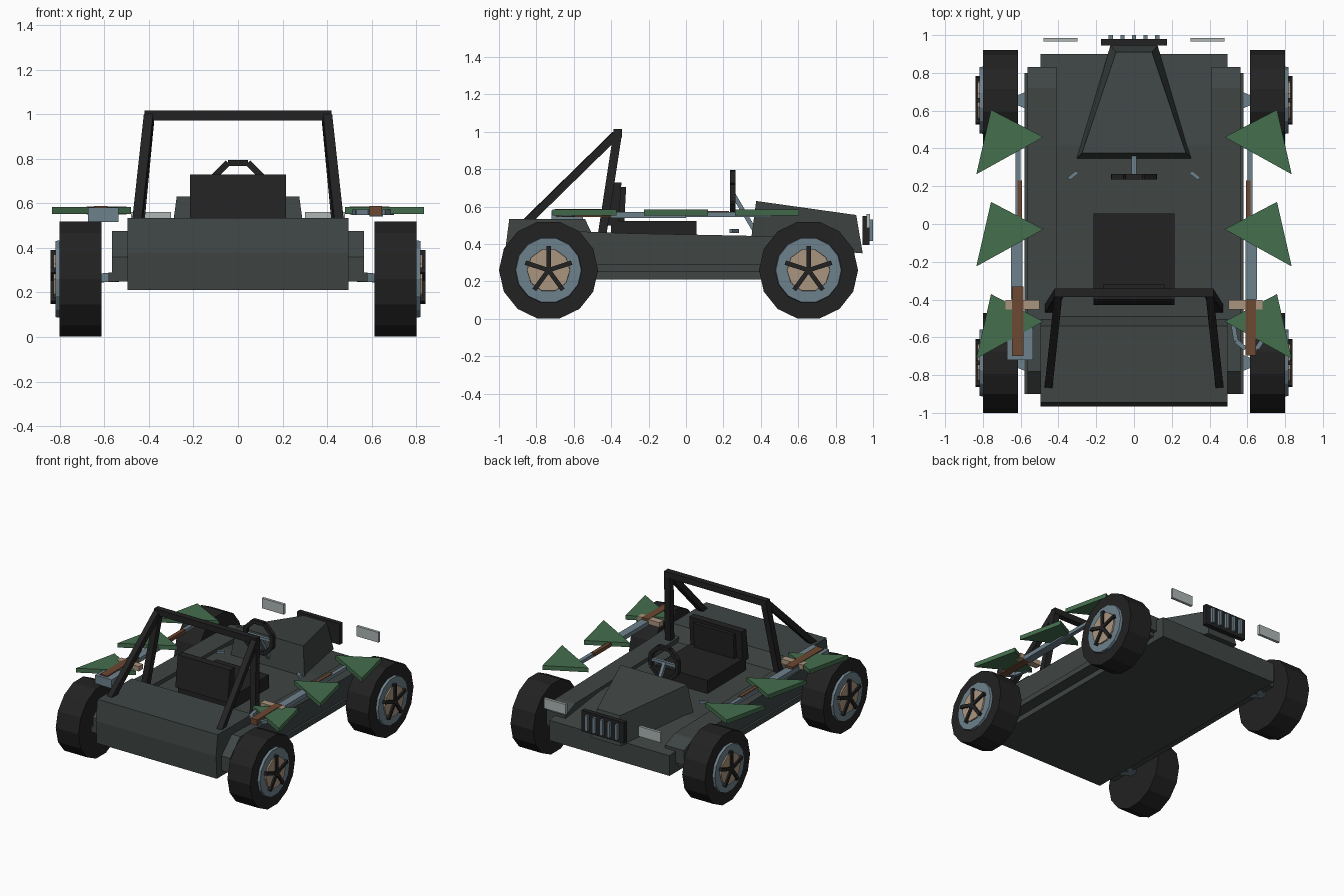
import bpy, bmesh, math
from mathutils import Vector, Matrix

if "Cube" in bpy.data.objects:
    bpy.data.objects.remove(bpy.data.objects["Cube"])


def mat(name, rgb):
    m = bpy.data.materials.new(name)
    m.diffuse_color = (*rgb, 1)
    m.use_nodes = True
    m.node_tree.nodes["Principled BSDF"].inputs["Base Color"].default_value = m.diffuse_color
    return m


BODY = mat("slate body", (.050, .061, .059))
BLACK = mat("black rubber", (.016, .016, .016))
STEEL = mat("blue steel", (.155, .22, .265))
TAN = mat("tan", (.41, .30, .21))
BROWN = mat("brown wood", (.15, .065, .032))
GREEN = mat("green", (.058, .156, .075))
LIGHT = mat("lamp", (.42, .47, .46))


def finish(name, bm, m):
    bmesh.ops.recalc_face_normals(bm, faces=bm.faces)
    me = bpy.data.meshes.new(name)
    bm.to_mesh(me)
    bm.free()
    me.materials.append(m)
    ob = bpy.data.objects.new(name, me)
    bpy.context.collection.objects.link(ob)
    return ob


def loft(name, a, b, m):
    """Solid between two matching loops of points."""
    bm = bmesh.new()
    va = [bm.verts.new(p) for p in a]
    vb = [bm.verts.new(p) for p in b]
    bm.faces.new(va)
    bm.faces.new(vb)
    n = len(a)
    for i in range(n):
        j = (i + 1) % n
        bm.faces.new((va[i], va[j], vb[j], vb[i]))
    return finish(name, bm, m)


def side_prism(name, yz, x0, x1, m):
    return loft(name, [(x0, y, z) for y, z in yz], [(x1, y, z) for y, z in yz], m)


def top_prism(name, xy, z0, z1, m):
    return loft(name, [(x, y, z0) for x, y in xy], [(x, y, z1) for x, y in xy], m)


def box(name, x0, x1, y0, y1, z0, z1, m):
    return top_prism(name, [(x0, y0), (x1, y0), (x1, y1), (x0, y1)], z0, z1, m)


def beam(name, a, b, w, m):
    """Square bar from a to b."""
    a, b = Vector(a), Vector(b)
    d = (b - a).normalized()
    u = d.cross(Vector((0, 0, 1)) if abs(d.z) < .95 else Vector((1, 0, 0))).normalized() * w / 2
    v = d.cross(u)
    ring = [u + v, v - u, -u - v, u - v]
    return loft(name, [a + r for r in ring], [b + r for r in ring], m)


def disc(name, s, y, z, x0, x1, r0, r1, n, m):
    """Flat-topped n-sided disc along x."""
    ang = [2 * math.pi * (i + .5) / n for i in range(n)]
    return loft(name, [(s * x0, y + r0 * math.sin(t), z + r0 * math.cos(t)) for t in ang],
                [(s * x1, y + r1 * math.sin(t), z + r1 * math.cos(t)) for t in ang], m)


# Main hull and rear deck
side_prism("hull", [(-.955, .21), (-.965, .38), (-.945, .533), (-.54, .533), (-.49, .43),
                    (.42, .42), (.90, .36), (.90, .21)], -.495, .495, BODY)

# Hood, narrowing to the nose
loft("hood", [(-.306, .345, .40), (.306, .345, .40), (.125, .945, .35), (-.125, .945, .35)],
     [(-.275, .375, .63), (.275, .375, .63), (.095, .91, .555), (-.095, .91, .555)], BODY)

# Seat
box("seat_base", -.215, .215, -.40, .055, .41, .523, BLACK)
side_prism("seat_back", [(-.36, .50), (-.43, .50), (-.40, .73), (-.345, .73)], -.215, .215, BLACK)
side_prism("seat_back_pad", [(-.33, .52), (-.37, .52), (-.36, .705), (-.32, .705)], -.165, .165, BLACK)

# Roll bar
beam("roll_bar_top", (-.42, -.365, .993), (.42, -.365, .993), .045, BLACK)

# Steering wheel: octagonal ring, column and crossbar
ring = [Vector((.118 * math.sin(t), .25, .672 + .118 * math.cos(t)))
        for t in [math.pi / 4 * (i + .5) for i in range(8)]]
for i in range(8):
    beam("steering_rim", ring[i], ring[(i + 1) % 8], .028, BLACK)
beam("steering_column", (0, .25, .67), (0, .38, .45), .024, STEEL)
beam("steering_crossbar", (-.10, .25, .672), (.10, .25, .672), .022, STEEL)

# Grille with upright bars
box("grille", -.175, .175, .945, .98, .395, .55, BLACK)
for i in range(5):
    x = (i - 2) * .0615
    box("grille_bar", x - .011, x + .011, .975, 1.0, .415, .53, STEEL)

for s in (-1, 1):
    # Side pods, sloping down at both ends
    side_prism("side_pod", [(-.90, .25), (-.90, .36), (-.78, .475), (-.30, .457), (.72, .436),
                            (.83, .39), (.83, .28)], s * .41, s * .565, BODY)
    side_prism("side_skirt", [(-.90, .25), (-.90, .29), (.80, .29), (.80, .25)], s * .45, s * .58, BODY)

    # Roll bar legs and braces
    beam("roll_bar_leg", (s * .397, -.365, .993), (s * .45, -.45, .44), .046, BLACK)
    beam("roll_bar_brace", (s * .40, -.375, .985), (s * .452, -.86, .51), .042, BLACK)

    # Headlight and foot pedal
    box("headlight", s * .30, s * .48, .965, .985, .485, .56, LIGHT)
    beam("pedal", (s * .345, .24, .47), (s * .30, .275, .47), .02, STEEL)

    # Wheels with rims, hubs and five spokes, plus suspension arms
    for y in (-.735, .655):
        z = .26
        disc("tyre", s, y, z, .613, .80, .265, .265, 14, BLACK)
        disc("rim", s, y, z, .79, .818, .18, .175, 14, STEEL)
        disc("hub", s, y, z, .80, .828, .118, .115, 10, TAN)
        for k in range(5):
            t = 2 * math.pi * k / 5
            beam("spoke", (s * .828, y, z),
                 (s * .828, y + .13 * math.sin(t), z + .13 * math.cos(t)), .024, BLACK)
        for dy in (-.06, .06):
            beam("suspension_arm", (s * .48, y + dy, .27), (s * .63, y, .265), .04, STEEL)

    # Green triangular side fins
    for k in range(3):
        o = -.488 * k
        top_prism("side_fin", [(s * .757, .605 + o), (s * .48, .46 + o), (s * .835, .263 + o)],
                  .552, .584, GREEN)

    # Long side rail under the fins
    box("side_rail", s * .60, s * .628, -.02, .46, .545, .57, STEEL)
    box("side_rail_body", s * .59, s * .65, -.40, 0, .54, .572, STEEL)
    box("rail_grip", s * .592, s * .618, 0, .23, .55, .577, BROWN)
    box("rail_crosspiece", s * .50, s * .68, -.452, -.402, .55, .586, TAN)

# Left stock with steel box, right stock with bowed steel piece
box("left_stock", -.645, -.585, -.70, -.33, .545, .588, BROWN)
box("left_stock_box", -.672, -.535, -.72, -.55, .515, .58, STEEL)
box("right_stock", .59, .645, -.695, -.40, .545, .588, BROWN)
bow = [(.52, -.50, .56), (.54, -.62, .56), (.59, -.66, .56), (.65, -.66, .56), (.69, -.60, .56)]
for a, b in zip(bow, bow[1:]):
    beam("right_bow", a, b, .024, STEEL)
